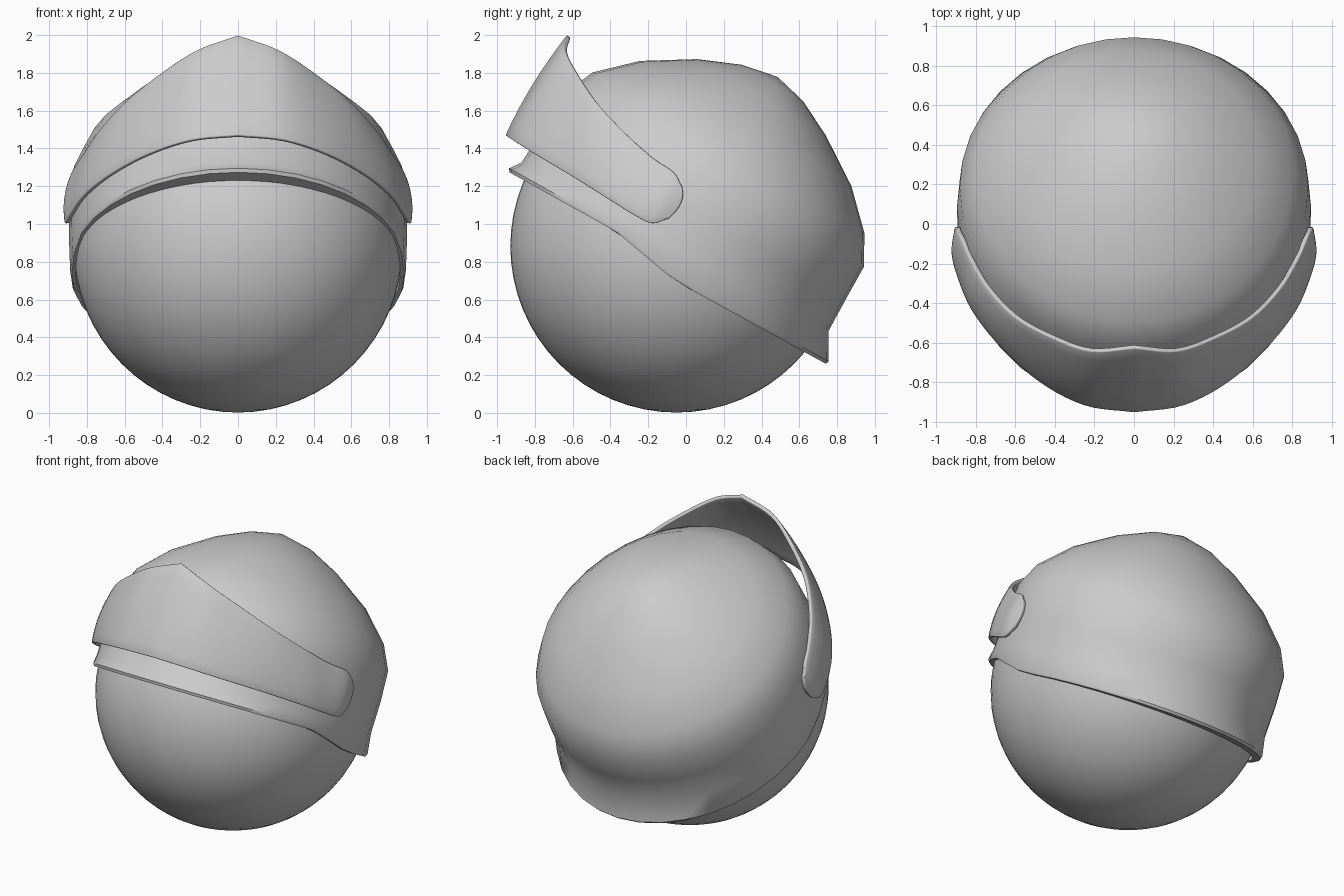
import bpy, math
from mathutils import Vector

if "Cube" in bpy.data.objects:
    bpy.data.objects.remove(bpy.data.objects["Cube"])


def make_object(name, verts, faces):
    mesh = bpy.data.meshes.new(name)
    mesh.from_pydata(verts, [], faces)
    mesh.update()
    ob = bpy.data.objects.new(name, mesh)
    bpy.context.collection.objects.link(ob)
    return ob


def smooth(ob, degrees):
    bpy.ops.object.select_all(action='DESELECT')
    ob.select_set(True)
    bpy.context.view_layer.objects.active = ob
    bpy.ops.object.shade_smooth_by_angle(angle=math.radians(degrees))


def catmull(pts, steps):
    """Smooth curve through the given points."""
    p = [2 * pts[0] - pts[1]] + pts + [2 * pts[-1] - pts[-2]]
    out = []
    for i in range(1, len(p) - 2):
        a, b, c, d = p[i - 1:i + 3]
        for k in range(steps):
            t = k / steps
            out.append(0.5 * (2 * b + (c - a) * t + (2 * a - 5 * b + 4 * c - d) * t * t
                              + (3 * b - a - 3 * c + d) * t ** 3))
    return out + [pts[-1]]


# round head
bpy.ops.mesh.primitive_uv_sphere_add(segments=64, ring_count=32, radius=0.88, location=(0, -0.05, 0.882))
head = bpy.context.object
head.name = "head_ball"
head.scale.x = 0.99
smooth(head, 40)

# helmet shell, built in a frame tilted back about 30 degrees
BACK = Vector((0, 0.861, -0.509))
UP = Vector((0, 0.509, 0.861))
SIDE = Vector((1, 0, 0))
ORIGIN = Vector((0, 0, 0.9))
SEG = 36


def rim_height(b):
    knots = [(-1.1, -0.157), (-0.35, -0.137), (0.05, -0.203), (1.1, -0.17)]
    for (b0, h0), (b1, h1) in zip(knots, knots[1:]):
        if b <= b1:
            return h0 + (h1 - h0) * (b - b0) / (b1 - b0)
    return knots[-1][1]


# rows: front, side and back radius, height (None = offset from the rim line)
rows = [
    (0.900, 0.860, 0.850, None, 0.0),
    (0.995, 0.880, 0.962, None, 0.0),
    (1.007, 0.888, 0.970, None, 0.018),
    (0.967, 0.893, 0.887, -0.05, 0),
    (0.955, 0.896, 0.880, 0.17, 0),
    (0.950, 0.882, 0.875, 0.37, 0),
    (0.885, 0.810, 0.787, 0.525, 0),
    (0.700, 0.640, 0.600, 0.705, 0),
    (0.445, 0.400, 0.346, 0.867, 0),
    (0.225, 0.200, 0.150, 0.962, 0),
]
verts, faces = [], []
for f, s, k, h, off in rows:
    for i in range(SEG):
        a = 2 * math.pi * i / SEG
        b = -math.cos(a) * (f if math.cos(a) > 0 else k)
        if h is None:
            z = rim_height(b) + off
        else:
            # neck row sits a little higher at the back, lower in front
            z = h + (0.03 * -math.cos(a) if h == -0.05 else 0)
        verts.append(ORIGIN + SIDE * (s * math.sin(a)) + BACK * b + UP * z)
for r in range(len(rows) - 1):
    for i in range(SEG):
        j = (i + 1) % SEG
        faces.append((r * SEG + i, r * SEG + j, (r + 1) * SEG + j, (r + 1) * SEG + i))
verts.append(ORIGIN + BACK * -0.03 + UP * 1.003)
top = (len(rows) - 1) * SEG
faces += [(top + i, top + (i + 1) % SEG, len(verts) - 1) for i in range(SEG)]
helmet = make_object("helmet_shell", verts, faces)
smooth(helmet, 42)

# visor band: lower and upper edge of the right half
lower = [(0, -.955, 1.47), (.25, -.92, 1.445), (.48, -.80, 1.37), (.68, -.62, 1.262),
         (.82, -.44, 1.15), (.89, -.28, 1.05), (.915, -.18, 1.003), (.915, -.09, 1.03)]
upper = [(0, -.63, 2.0), (.22, -.645, 1.92), (.42, -.575, 1.79), (.60, -.475, 1.645),
         (.74, -.33, 1.49), (.83, -.18, 1.355), (.88, -.065, 1.275), (.902, -.025, 1.205)]
bulge = [Vector((x, y + .05, 0)).normalized() * .022 for x, y, z in lower[:-1]] + [Vector((0, .035, 0))]
L, U, B = (catmull([Vector(p) for p in e], 5) for e in (lower, upper, bulge))
N = 8
verts = [lo.lerp(up, j / N) + bu * (4 * j / N * (1 - j / N))
         for lo, up, bu in zip(L, U, B) for j in range(N + 1)]
W = N + 1
faces = [(i * W + j, (i + 1) * W + j, (i + 1) * W + j + 1, i * W + j + 1)
         for i in range(len(L) - 1) for j in range(N)]
for v in verts[:W]:
    v.x = 0
visor = make_object("visor", verts, faces)
smooth(visor, 35)
mirror = visor.modifiers.new("mirror", 'MIRROR')
mirror.use_clip = True
solid = visor.modifiers.new("thickness", 'SOLIDIFY')
solid.thickness = 0.025
solid.offset = -1
bev = visor.modifiers.new("soft_edge", 'BEVEL')
bev.width = 0.007
bev.segments = 2
bev.limit_method = 'ANGLE'
bev.angle_limit = math.radians(50)
